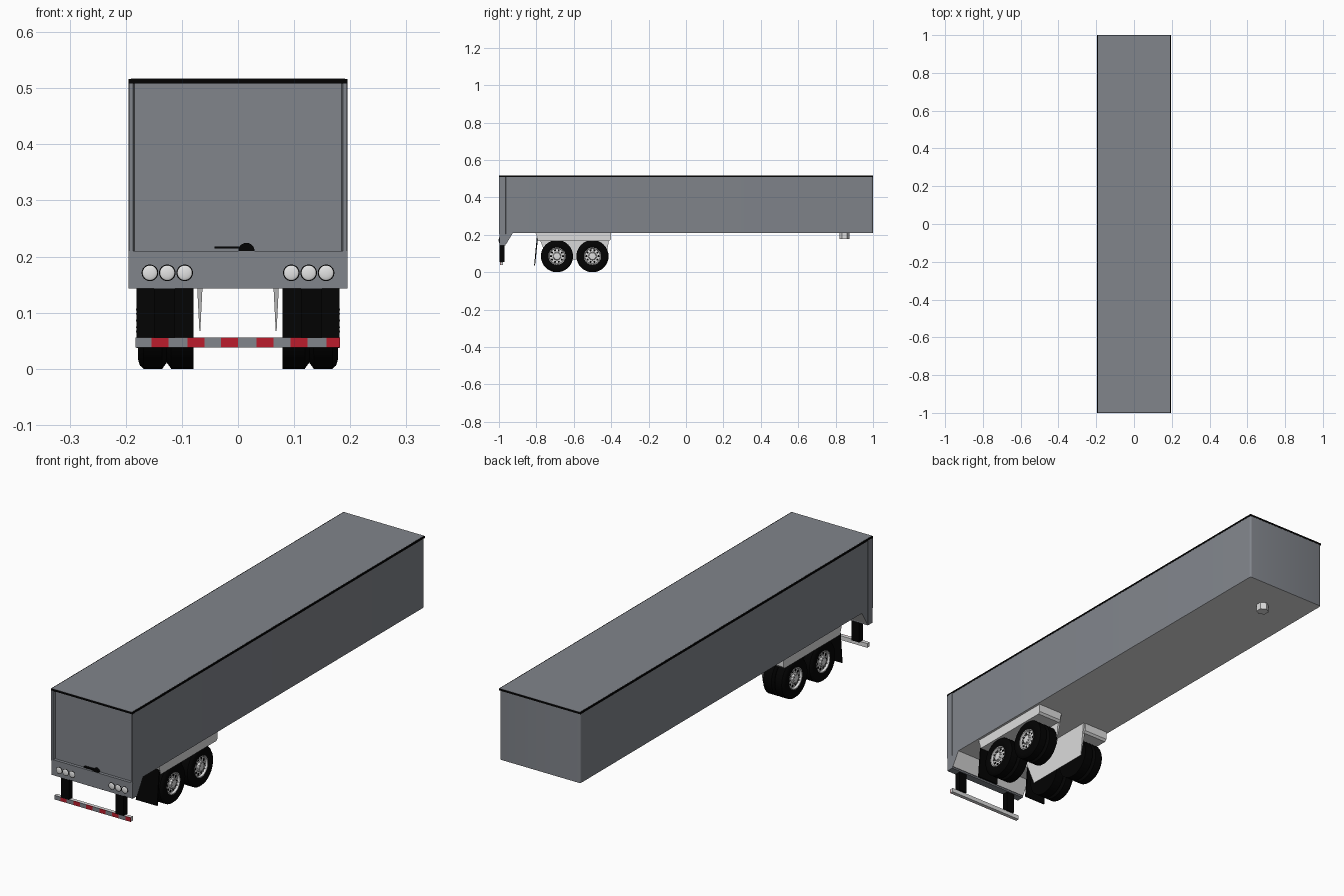
import bpy, bmesh, math
from mathutils import Matrix, Vector

if "Cube" in bpy.data.objects:
    bpy.data.objects.remove(bpy.data.objects["Cube"])


def mat(name, c):
    m = bpy.data.materials.new(name)
    m.diffuse_color = (*c, 1)
    m.use_nodes = True
    m.node_tree.nodes["Principled BSDF"].inputs["Base Color"].default_value = m.diffuse_color
    return m


GREY = mat("body grey", (0.218, 0.232, 0.258))
BLACK = mat("rubber black", (0.0008, 0.0008, 0.0008))
LIGHT = mat("light metal", (0.72, 0.72, 0.72))
RED = mat("reflector red", (0.50, 0.012, 0.025))
LENS = mat("lamp lens", (0.78, 0.78, 0.78))


def finish(name, bm, *mats, smooth=False):
    bmesh.ops.recalc_face_normals(bm, faces=bm.faces)
    me = bpy.data.meshes.new(name)
    bm.to_mesh(me)
    bm.free()
    ob = bpy.data.objects.new(name, me)
    bpy.context.collection.objects.link(ob)
    for m in mats:
        me.materials.append(m)
    if smooth:
        bpy.ops.object.select_all(action='DESELECT')
        ob.select_set(True)
        bpy.context.view_layer.objects.active = ob
        bpy.ops.object.shade_smooth_by_angle(angle=math.radians(35))
    return ob


def box(name, x, y, z, m):
    bm = bmesh.new()
    size = Matrix.Diagonal((x[1] - x[0], y[1] - y[0], z[1] - z[0], 1))
    mid = Vector((sum(x) / 2, sum(y) / 2, sum(z) / 2))
    bmesh.ops.create_cube(bm, size=1, matrix=Matrix.Translation(mid) @ size)
    return finish(name, bm, m)


def extrude(name, pts, axis, end, *mats, smooth=False):
    """Extrude a flat outline of 3D points until the given axis reaches end."""
    bm = bmesh.new()
    f = bm.faces.new([bm.verts.new(p) for p in pts])
    r = bmesh.ops.extrude_face_region(bm, geom=[f])
    for v in r["geom"]:
        if isinstance(v, bmesh.types.BMVert):
            v.co[axis] = end
    # the source face stays behind as the second cap
    return finish(name, bm, *mats, smooth=smooth)


def prism(name, pts, x0, x1, *mats):
    return extrude(name, [(x0, y, z) for y, z in pts], 0, x1, *mats)


def lathe(name, prof, s, y, z, m, n=32):
    """Spin an (x, radius) profile about a cross axis at (y, z)."""
    bm = bmesh.new()
    vs = [bm.verts.new((s * x, y, z + r)) for x, r in prof]
    es = [bm.edges.new(p) for p in zip(vs, vs[1:])]
    bmesh.ops.spin(bm, geom=vs + es, cent=(0, y, z), axis=(1, 0, 0),
                   angle=2 * math.pi, steps=n, use_merge=True)
    bmesh.ops.remove_doubles(bm, verts=bm.verts, dist=1e-5)
    return finish(name, bm, m, smooth=True)


def discs(bm, places, r, depth, axis, n):
    rot = Matrix.Rotation(math.pi / 2, 4, axis) if axis != 'Z' else Matrix()
    for p in places:
        bmesh.ops.create_cone(bm, cap_ends=True, segments=n, radius1=r, radius2=r,
                              depth=depth, matrix=Matrix.Translation(p) @ rot)


# Cargo body with rounded front corners and a light floor underneath
arc = [(0.185 + 0.009 * math.cos(a), 0.990 + 0.009 * math.sin(a))
       for a in (i * math.pi / 8 for i in range(5))]
outline = [(-0.194, -0.985), (0.194, -0.985)] + arc + [(-x, y) for x, y in reversed(arc)]
body = extrude("cargo_body", [(x, y, 0.21) for x, y in outline], 2, 0.511, GREY, LIGHT, smooth=True)
for p in body.data.polygons:
    if p.normal.z < -0.9:
        p.material_index = 1

# Black roof rim and grey roof panel
box("roof_rim", (-0.195, 0.195), (-1, 1), (0.5085, 0.5165), BLACK)
box("roof_panel", (-0.191, 0.191), (-0.999, 0.999), (0.515, 0.517), GREY)

# Rear frame posts, sill and sloped underside
for s, side in ((1, "right"), (-1, "left")):
    pts = [(0.184, -0.984), (0.187, -0.999), (0.1945, -0.999), (0.1955, -0.965), (0.190, -0.960)]
    extrude("rear_post_" + side, [(s * x, y, 0.205) for x, y in pts], 2, 0.510, GREY)
box("rear_sill", (-0.195, 0.195), (-0.998, -0.965), (0.143, 0.21), GREY)
slope = prism("sill_brace", [(-0.966, 0.15), (-0.962, 0.15), (-0.925, 0.211), (-0.966, 0.211)],
              -0.194, 0.194, GREY, LIGHT)
for p in slope.data.polygons:
    if p.normal.y > 0.3:
        p.material_index = 1

# Door handle
box("door_handle_bar", (-0.042, 0.012), (-0.996, -0.984), (0.214, 0.218), BLACK)
bm = bmesh.new()
discs(bm, [Vector((0.015, -0.990, 0.210))], 0.0145, 0.014, 'X', 20)
finish("door_handle_boss", bm, BLACK)

# Tail lamps with dark bezels
lamps = [Vector((s * x, -0.998, 0.171)) for s in (-1, 1) for x in (0.095, 0.126, 0.157)]
bm = bmesh.new()
discs(bm, lamps, 0.0148, 0.002, 'X', 24)
finish("lamp_bezels", bm, BLACK)
bm = bmesh.new()
for p in lamps:
    bmesh.ops.create_uvsphere(bm, u_segments=24, v_segments=12, radius=1,
                              matrix=Matrix.Translation(p) @ Matrix.Diagonal((0.0138, 0.0035, 0.0138, 1)))
finish("tail_lamps", bm, LENS, smooth=True)

# Rear guard bar with striped front plates
box("guard_bar", (-0.183, 0.182), (-0.993, -0.978), (0.038, 0.056), LIGHT)
cuts = [-0.183, -0.154, -0.124, -0.090, -0.060, -0.030, 0.0, 0.033, 0.063,
        0.094, 0.124, 0.158, 0.182]
for i, (a, b) in enumerate(zip(cuts, cuts[1:])):
    box("guard_stripe_%d" % i, (a, b), (-0.9945, -0.992), (0.038, 0.056), RED if i % 2 else GREY)

# Coupling pin under the front
bm = bmesh.new()
discs(bm, [Vector((0, 0.847, 0.196))], 0.026, 0.034, 'Z', 6)
finish("coupling_pin", bm, LIGHT)

# Running gear, both sides
TYRE = [(0.079, 0), (0.079, 0.086), (0.119, 0.086), (0.127, 0.075),
        (0.135, 0.086), (0.168, 0.086), (0.175, 0.080), (0.178, 0.070),
        (0.178, 0.054), (0.174, 0.046), (0.160, 0.044)]
RIM = [(0.162, 0.046), (0.175, 0.046), (0.175, 0.043), (0.166, 0.040), (0.168, 0.022),
       (0.176, 0.018), (0.178, 0.0)]
for s, side in ((1, "right"), (-1, "left")):
    box("guard_post_" + side, sorted((s * 0.112, s * 0.150)), (-0.996, -0.970), (0.055, 0.146), BLACK)
    # Wheel cover box
    prism("wheel_cover_" + side, [(-0.805, 0.211), (-0.79, 0.166), (-0.41, 0.166), (-0.402, 0.175), (-0.402, 0.211)],
          s * 0.068, s * 0.184, LIGHT)
    # Hanger plate tapering to a thin lower edge
    bm = bmesh.new()
    rows = []
    for y0, y1, z, w in ((-0.795, -0.405, 0.211, 0.008), (-0.74, -0.43, 0.067, 0.0008)):
        rows.append([bm.verts.new((s * (0.068 + dx), y, z))
                     for dx, y in ((-w, y0), (w, y0), (w, y1), (-w, y1))])
    for i in range(4):
        j = (i + 1) % 4
        bm.faces.new((rows[0][i], rows[0][j], rows[1][j], rows[1][i]))
    bm.faces.new(rows[0])
    bm.faces.new(rows[1])
    finish("hanger_plate_" + side, bm, LIGHT)
    # Mud flap
    prism("mud_flap_" + side, [(-0.797, 0.195), (-0.812, 0.037), (-0.807, 0.037), (-0.790, 0.195)],
          s * 0.079, s * 0.181, BLACK)
    # Dual wheels
    for k, y in enumerate((-0.69, -0.50)):
        tag = "_%s_%d" % (side, k)
        lathe("tyres" + tag, TYRE, s, y, 0.086, BLACK)
        lathe("rim" + tag, RIM, s, y, 0.086, LIGHT)
        ring = [(math.cos(a), math.sin(a)) for a in (i * math.pi / 5 for i in range(10))]
        bm = bmesh.new()
        discs(bm, [Vector((s * 0.166, y + 0.032 * c, 0.086 + 0.032 * d)) for c, d in ring],
              0.0055, 0.004, 'Y', 10)
        finish("rim_holes" + tag, bm, BLACK)
        bm = bmesh.new()
        discs(bm, [Vector((s * 0.177, y + 0.0205 * c, 0.086 + 0.0205 * d)) for c, d in ring],
              0.002, 0.010, 'Y', 6)
        finish("wheel_nuts" + tag, bm, LIGHT)
